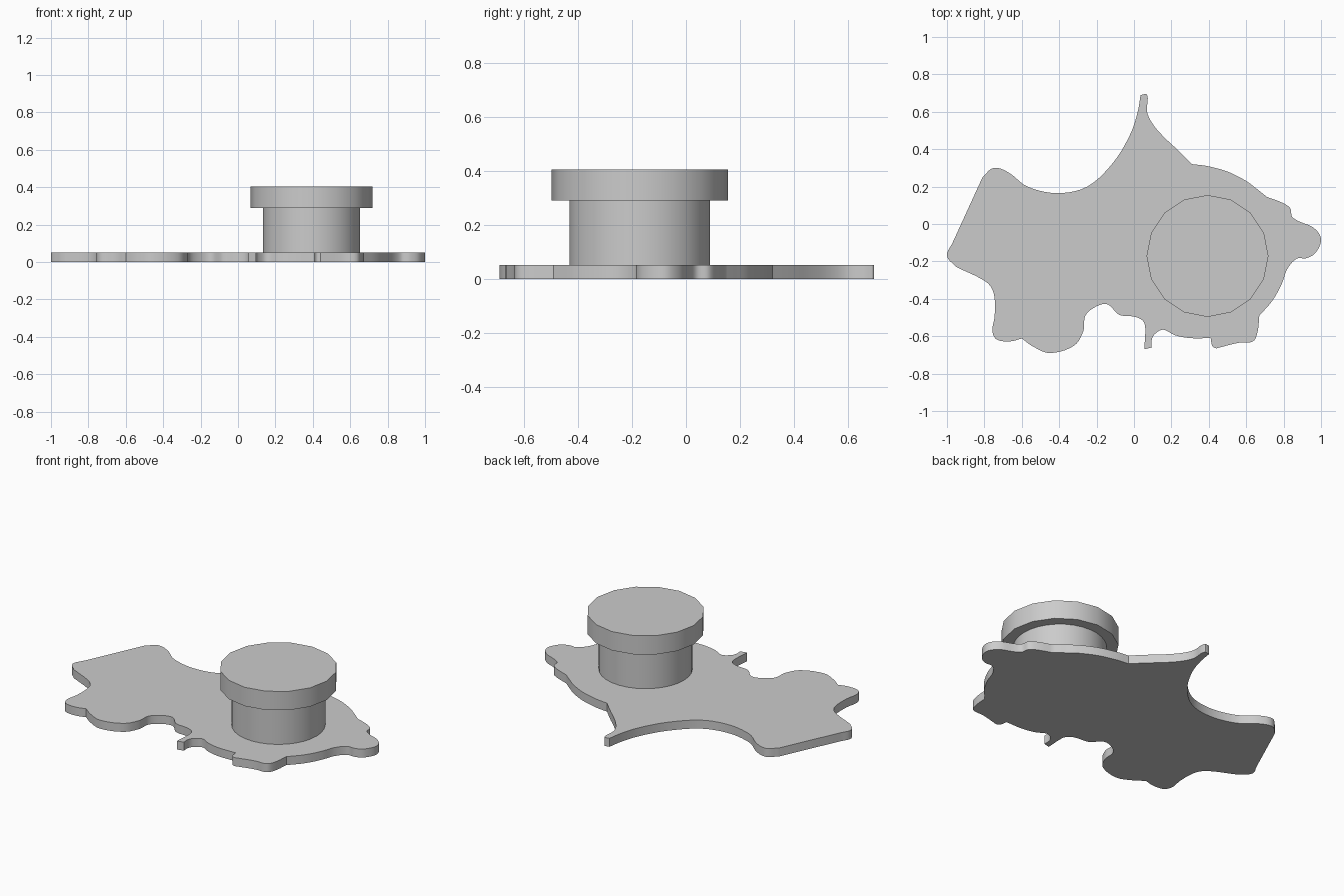
import bpy, bmesh
from mathutils import Vector
from math import cos, sin, pi, radians

if "Cube" in bpy.data.objects:
    bpy.data.objects.remove(bpy.data.objects["Cube"])

# Plate outline, clockwise: smooth runs that meet at sharp corners
RUNS = [
    [(.07, .69), (.07, .6), (.1, .535), (.16, .465), (.24, .39), (.31, .32)],
    [(.39, .31), (.5, .28), (.6, .23), (.66, .185), (.71, .145)],
    [(.79, .115), (.835, .085), (.845, .04), (.88, .015), (.96, -.02), (1, -.08),
     (.97, -.155), (.92, -.183), (.87, -.185), (.82, -.24), (.79, -.32), (.74, -.41), (.67, -.49)],
    [(.66, -.58), (.635, -.628), (.56, -.635), (.44, -.665)],
    [(.42, -.655), (.41, -.61)],
    [(.3, -.61), (.22, -.595), (.155, -.565), (.11, -.59), (.095, -.62), (.095, -.66)],
    [(.055, -.67)],
    [(.06, -.55), (.045, -.515), (0, -.495), (-.08, -.485), (-.14, -.43), (-.2, -.44),
     (-.26, -.49), (-.27, -.57), (-.32, -.65), (-.45, -.69), (-.54, -.655), (-.6, -.612)],
    [(-.66, -.627), (-.735, -.617), (-.757, -.57), (-.745, -.49), (-.75, -.37),
     (-.79, -.31), (-.95, -.23)],
    [(-1, -.17), (-.97, -.1)],
    [(-.81, .25)],
    [(-.75, .3), (-.67, .275), (-.57, .2), (-.41, .165), (-.25, .2), (-.11, .33),
     (-.02, .48), (.02, .6), (.035, .69)],
]


def smooth_run(pts, steps=5):
    """Curve through the points, keeping both ends; first point is left out."""
    p = [Vector(q) for q in pts]
    if len(p) == 2:
        return p[1:]
    p = [p[0]] + p + [p[-1]]
    out = []
    for a, b, c, d in zip(p, p[1:], p[2:], p[3:]):
        # tangents limited by the local span so uneven spacing cannot overshoot
        span = (c - b).length
        m0 = (c - a).normalized() * span
        m1 = (d - b).normalized() * span
        for i in range(1, steps + 1):
            t = i / steps
            out.append(b * (2*t**3 - 3*t*t + 1) + m0 * (t**3 - 2*t*t + t)
                       + c * (3*t*t - 2*t**3) + m1 * (t**3 - t*t))
    return out


def extrude(name, outline, z0, z1, angle):
    bm = bmesh.new()
    face = bm.faces.new([bm.verts.new((x, y, z0)) for x, y in outline])
    res = bmesh.ops.extrude_face_region(bm, geom=[face], use_keep_orig=True)
    top = [v for v in res["geom"] if isinstance(v, bmesh.types.BMVert)]
    bmesh.ops.translate(bm, vec=(0, 0, z1 - z0), verts=top)
    bmesh.ops.recalc_face_normals(bm, faces=bm.faces)
    mesh = bpy.data.meshes.new(name)
    bm.to_mesh(mesh)
    bm.free()
    obj = bpy.data.objects.new(name, mesh)
    bpy.context.collection.objects.link(obj)
    bpy.ops.object.select_all(action="DESELECT")
    obj.select_set(True)
    bpy.context.view_layer.objects.active = obj
    bpy.ops.object.shade_smooth_by_angle(angle=radians(angle))
    return obj


def disc(radius, sides):
    return [(.393 + radius * cos(2*pi*i/sides), -.171 + radius * sin(2*pi*i/sides))
            for i in range(sides)]


# Flat base plate
outline, last = [], RUNS[-1][-1]
for run in RUNS:
    outline += smooth_run([last] + run)
    last = run[-1]
extrude("base_plate", outline, 0, .052, 30)

# Round stem and wider cap
extrude("stem", disc(.26, 32), .05, .29, 30)
extrude("cap", disc(.326, 16), .29, .405, 30)
